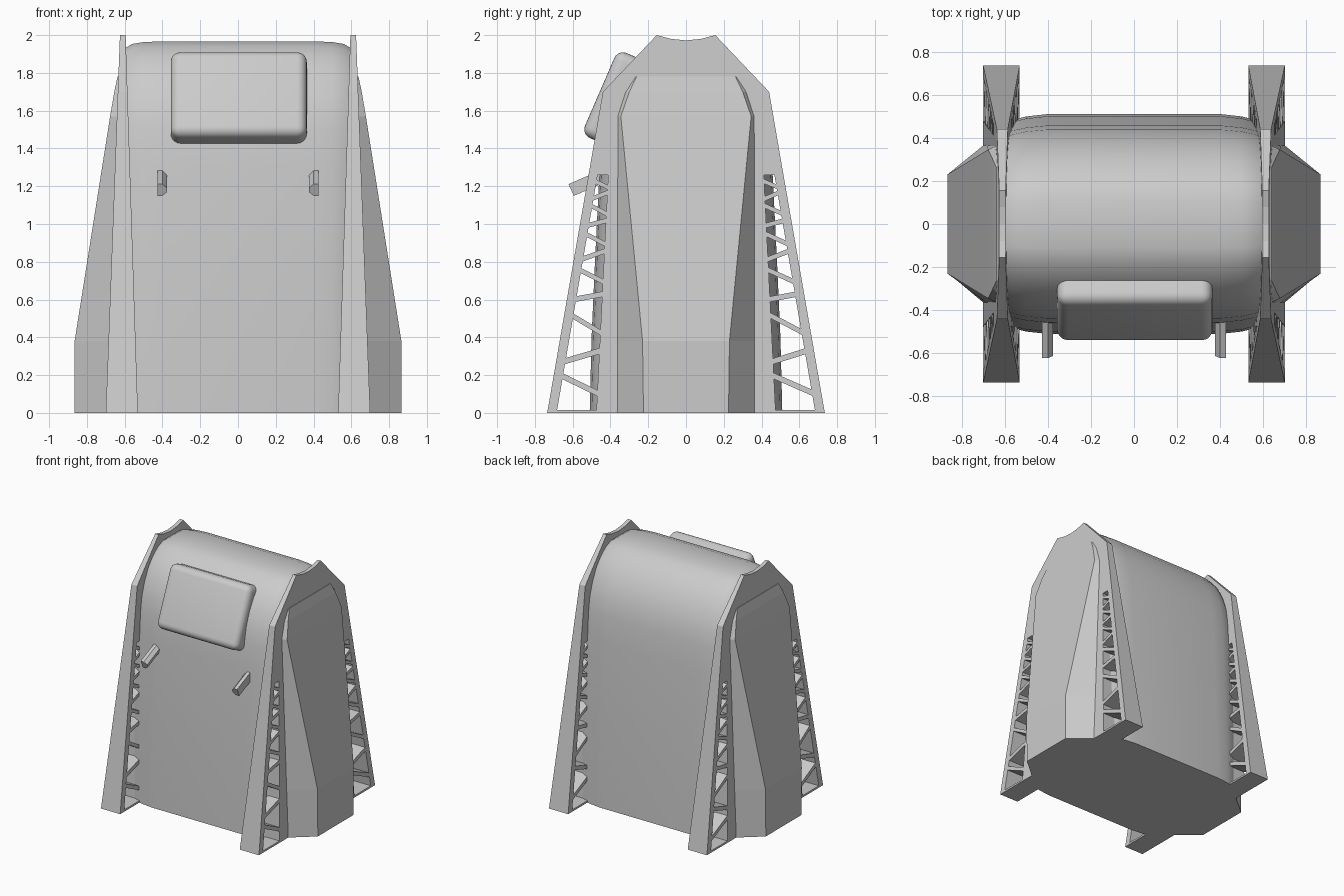
import bpy, bmesh, math
from mathutils import Vector

if "Cube" in bpy.data.objects:
    bpy.data.objects.remove(bpy.data.objects["Cube"])


def finish(name, bm, smooth=None):
    bmesh.ops.recalc_face_normals(bm, faces=bm.faces[:])
    me = bpy.data.meshes.new(name)
    bm.to_mesh(me)
    bm.free()
    ob = bpy.data.objects.new(name, me)
    bpy.context.collection.objects.link(ob)
    if smooth:
        bpy.ops.object.select_all(action='DESELECT')
        ob.select_set(True)
        bpy.context.view_layer.objects.active = ob
        bpy.ops.object.shade_smooth_by_angle(angle=math.radians(smooth))
    return ob


def loft(bm, rings):
    """Skin equal-length closed rings and cap both ends."""
    vs = [[bm.verts.new(p) for p in r] for r in rings]
    n = len(vs[0])
    for a, b in zip(vs, vs[1:]):
        for i in range(n):
            j = (i + 1) % n
            bm.faces.new((a[i], a[j], b[j], b[i]))
    bm.faces.new(vs[0])
    bm.faces.new(vs[-1])


def x_in(z):
    return 0.53 + 0.0325 * z


def x_out(z):
    return 0.70 - 0.0375 * z


def panel(bm, s, pts):
    """Side-view outline (y, z) given the frame's tapering thickness."""
    loft(bm, [[(s * f(z), y, z) for y, z in pts] for f in (x_in, x_out)])


# Rounded main hull, narrowing slightly toward its ends
half = [(0.51, 0), (0.50, 0.4), (0.482, 0.8), (0.457, 1.3), (0.438, 1.5), (0.415, 1.62),
        (0.375, 1.725), (0.32, 1.82), (0.255, 1.89), (0.185, 1.94), (0.11, 1.967)]
profile = half + [(-y, z) for y, z in reversed(half)]
stations = [(0.40, 1, 1), (0.50, 0.978, 0.998), (0.56, 0.95, 0.993), (0.61, 0.90, 0.978)]
stations = [(-x, a, b) for x, a, b in reversed(stations)] + stations
bm = bmesh.new()
loft(bm, [[(x, y * a, z * b) for y, z in profile] for x, a, b in stations])
finish("hull", bm, 30)

# Lattice struts: height at the -y end and at the +y end
struts = [(.20, .10), (.27, .33), (.52, .42), (.60, .63), (.76, .69), (.81, .86),
          (.95, .89), (.99, 1.02), (1.10, 1.05), (1.13, 1.17), (1.23, 1.19)]
core = [(0.475, 0), (0.412, 1.26), (0.516, 1.26), (0.44, 1.70), (0.155, 2.0), (0.08, 1.98)]
rail = [(0.735, 0), (0.516, 1.26), (0.468, 1.26), (0.685, 0)]
foot = [(0.47, 0), (0.70, 0), (0.70, 0.015), (0.47, 0.015)]

for s, side in ((1, "right"), (-1, "left")):
    # Side frame: solid core, sloping rails and zigzag lattice
    bm = bmesh.new()
    panel(bm, s, core + [(0, 1.972)] + [(-y, z) for y, z in reversed(core)])
    for d in (1, -1):
        panel(bm, s, [(d * y, z) for y, z in rail])
        panel(bm, s, [(d * y, z) for y, z in foot])
        for zl, zr in struts:
            z_in, z_end = (zl, zr) if d > 0 else (zr, zl)
            t = 0.017 - 0.004 * zl
            yi, yo = 0.465 - 0.05 * z_in, 0.70 - 0.171 * z_end
            panel(bm, s, [(d * yi, z_in - t), (d * yo, z_end - t),
                          (d * yo, z_end + t), (d * yi, z_in + t)])
    finish(side + "_frame", bm)

    # Faceted side pod: height, outer x, outer half width, base half width
    bm = bmesh.new()
    rings = []
    for z, xo, yo, yb in ((0, .865, .225, .365), (.38, .865, .23, .365), (1.57, .677, .345, .362),
                          (1.70, .655, .30, .32), (1.78, .638, .262, .267)):
        h = [(0.60, yb), (x_out(z) - 0.002, yb), (xo, yo)]
        rings.append([(s * x, y, z) for x, y in h] + [(s * x, -y, z) for x, y in reversed(h)])
    loft(bm, rings)
    finish(side + "_pod", bm)

    # Grab bar: chamfered section pushed out and down from the hull front
    bm = bmesh.new()
    axis = Vector((0, -0.917, -0.40))
    up = Vector((0, -0.40, 0.917))
    section = [(0.427, -.034), (0.427, .034), (0.40, .034), (0.376, .012), (0.376, -.012), (0.40, -.034)]
    start = Vector((0, -0.42, 1.262))
    loft(bm, [[start + axis * k + up * v + Vector((s * x, 0, 0)) for x, v in section]
              for k in (0, 0.205)])
    finish(side + "_grab_bar", bm)

# Rounded, tilted window box on the front
bpy.ops.mesh.primitive_cube_add(size=1, location=(0.004, -0.347, 1.652),
                                rotation=(-math.radians(23.4), 0, 0))
window = bpy.context.object
window.name = "window_box"
window.scale = (0.72, 0.24, 0.49)
bpy.ops.object.transform_apply(location=False, rotation=False, scale=True)
bev = window.modifiers.new("round", 'BEVEL')
bev.width = 0.05
bev.segments = 5
bpy.ops.object.modifier_apply(modifier="round")
bpy.ops.object.shade_smooth_by_angle(angle=math.radians(30))
